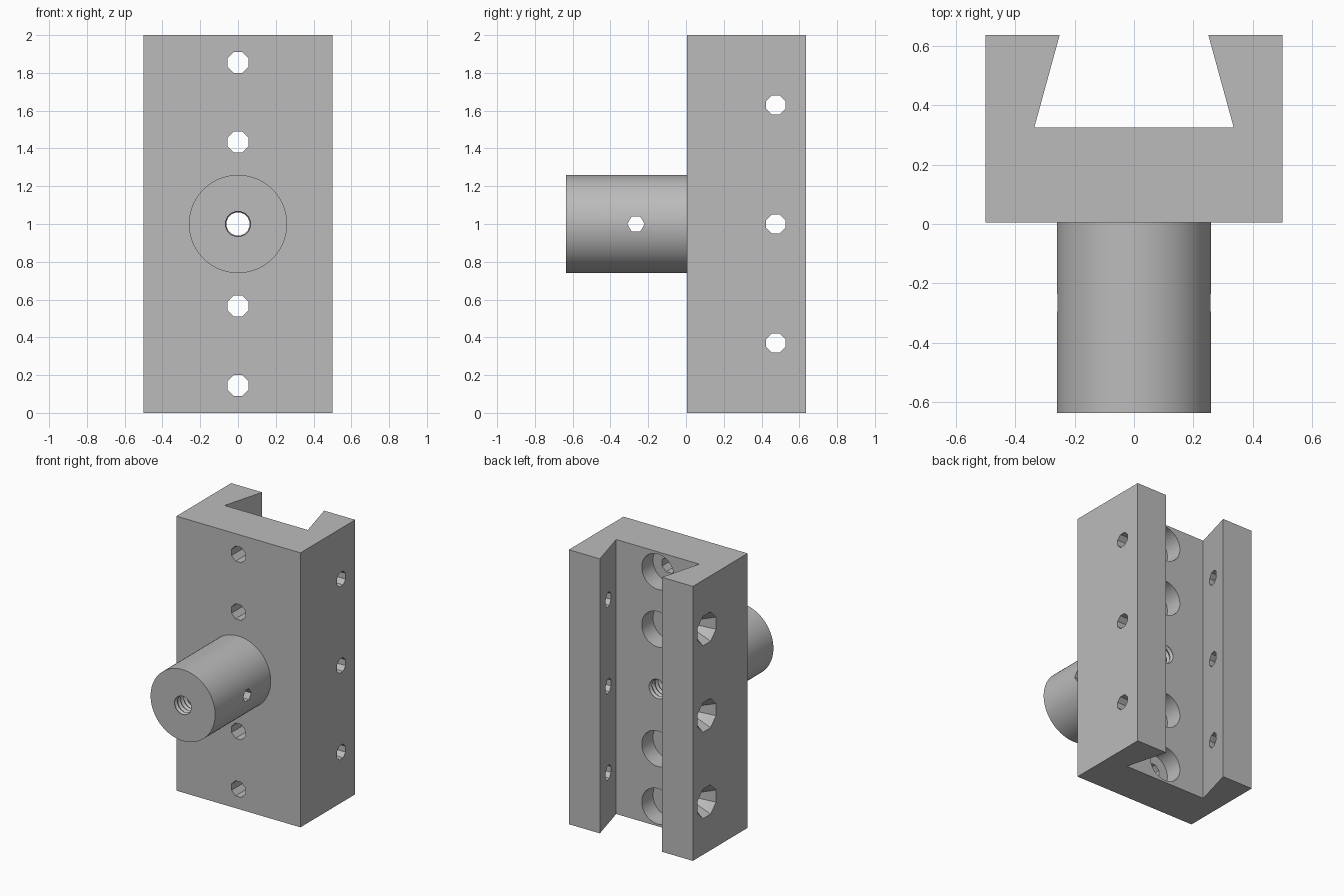
import bpy, bmesh, math
from mathutils import Matrix, Vector

if "Cube" in bpy.data.objects:
    bpy.data.objects.remove(bpy.data.objects["Cube"], do_unlink=True)

# Single metal colour
metal = bpy.data.materials.new("plain grey metal")
metal.use_nodes = True
GREY = (0.5, 0.5, 0.5, 1)
metal.diffuse_color = GREY
metal.node_tree.nodes["Principled BSDF"].inputs["Base Color"].default_value = GREY


def finish(bm, name):
    bmesh.ops.recalc_face_normals(bm, faces=bm.faces)
    mesh = bpy.data.meshes.new(name)
    bm.to_mesh(mesh)
    bm.free()
    mesh.materials.append(metal)
    obj = bpy.data.objects.new(name, mesh)
    bpy.context.collection.objects.link(obj)
    return obj


def extrude_up(name, outline, height):
    """Closed xy outline raised along z."""
    bm = bmesh.new()
    face = bm.faces.new([bm.verts.new((x, y, 0)) for x, y in outline])
    top = bmesh.ops.extrude_face_region(bm, geom=[face])["geom"]
    verts = [v for v in top if isinstance(v, bmesh.types.BMVert)]
    bmesh.ops.translate(bm, verts=verts, vec=(0, 0, height))
    return finish(bm, name)


def lathe(name, axis, centre, profile, sides):
    """Capped solid of revolution; profile is (position along axis, radius)."""
    bm = bmesh.new()
    turn = Matrix.Translation(centre) @ Vector((0, 0, 1)).rotation_difference(Vector(axis)).to_matrix().to_4x4()
    rings = []
    for t, r in profile:
        angles = [math.tau * (i + 0.5) / sides for i in range(sides)]
        rings.append([bm.verts.new(turn @ Vector((r * math.cos(a), r * math.sin(a), t))) for a in angles])
    for a, b in zip(rings, rings[1:]):
        for i in range(sides):
            j = (i + 1) % sides
            bm.faces.new((a[i], a[j], b[j], b[i]))
    bm.faces.new(rings[0])
    bm.faces.new(rings[-1])
    return finish(bm, name)


def combine(target, tool, operation="DIFFERENCE"):
    tool.hide_render = True
    mod = target.modifiers.new(operation.title(), "BOOLEAN")
    mod.operation = operation
    mod.solver = "EXACT"
    mod.object = tool
    bpy.context.view_layer.objects.active = target
    bpy.ops.object.modifier_apply(modifier=mod.name)
    bpy.data.objects.remove(tool, do_unlink=True)


X, Y = (1, 0, 0), (0, 1, 0)
FRONT, FLOOR, BACK = 0.005, 0.325, 0.635

# Block with a dovetail slot down its back
half = [(0.5, FRONT), (0.5, BACK), (0.25, BACK), (0.335, FLOOR)]
block = extrude_up("dovetail_block", half + [(-x, y) for x, y in reversed(half)], 2)

# Round boss on the front
boss = lathe("boss", Y, (0, 0, 1), [(-BACK, 0.26), (0.1, 0.26)], 64)
combine(block, boss, "UNION")

# Counterbored mounting holes
for offset in (0.435, 0.855):
    for side in (-1, 1):
        at = (0, 0, 1 + side * offset)
        combine(block, lathe("mounting_hole", Y, at, [(-0.1, 0.06), (0.3, 0.06)], 8))
        combine(block, lathe("counterbore", Y, at, [(0.195, 0.13), (0.36, 0.13)], 24))

# Countersunk clamp holes through both rails
for z in (0.37, 1, 1.63):
    combine(block, lathe("clamp_hole", X, (0, 0.475, z),
                         [(-0.51, 0.122), (-0.4, 0.055), (0.51, 0.055)], 8))

# Cross pin hole through the boss
combine(block, lathe("pin_hole", X, (0, -0.265, 1), [(-0.4, 0.046), (0.4, 0.046)], 6))

# Threaded centre bore
pitch = 0.035
thread = [(-0.66 + pitch * i / 2, 0.062 if i % 2 else 0.074) for i in range(58)]
combine(block, lathe("threaded_bore", Y, (0, 0, 1), thread, 16))

# Smooth the round surfaces, keep edges crisp
bpy.ops.object.select_all(action="DESELECT")
block.select_set(True)
bpy.context.view_layer.objects.active = block
bpy.ops.object.shade_smooth_by_angle(angle=math.radians(30))
